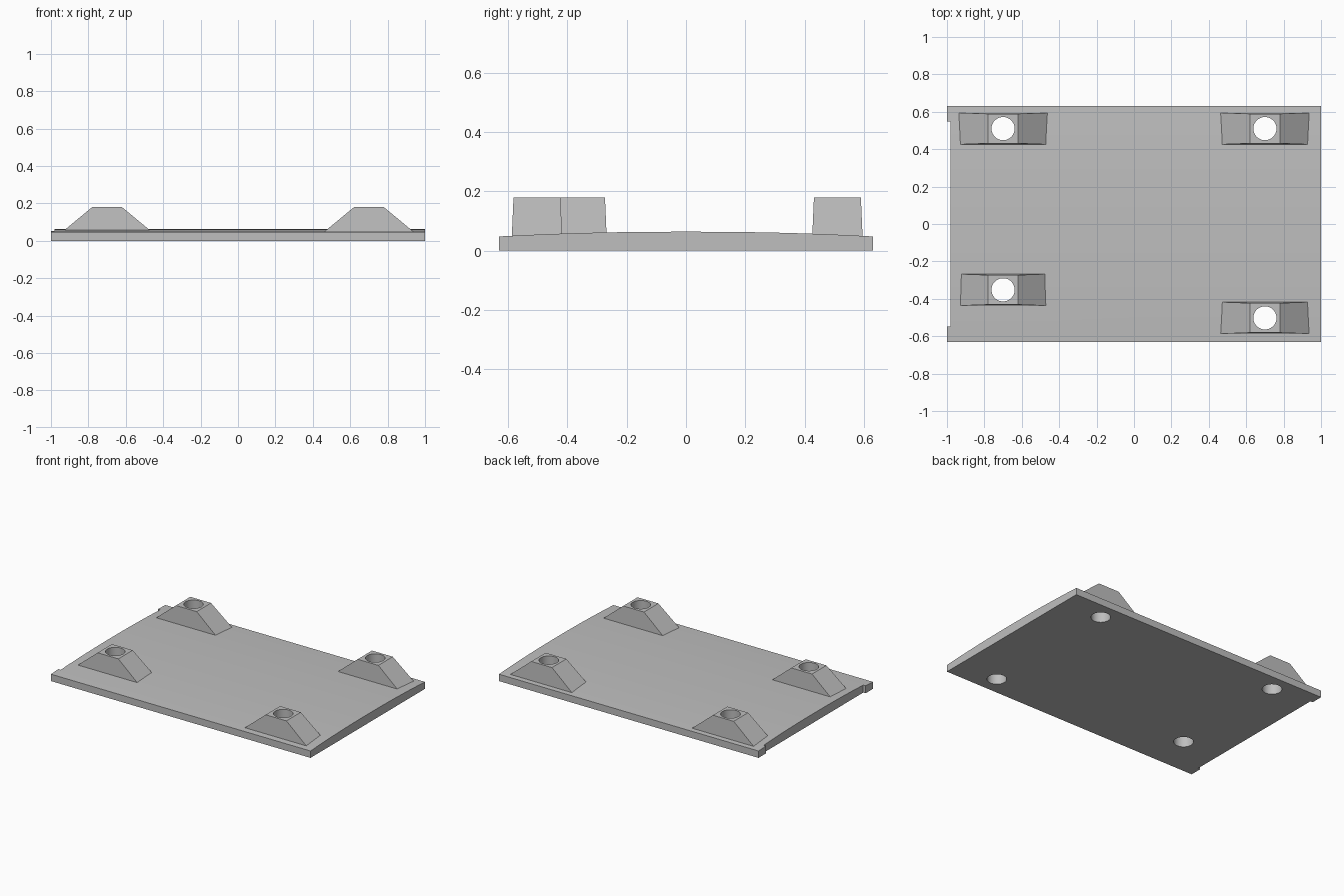
import bpy, bmesh, math

if "Cube" in bpy.data.objects:
    bpy.data.objects.remove(bpy.data.objects["Cube"])

grey = bpy.data.materials.new("light_grey")
grey.diffuse_color = (0.52, 0.52, 0.52, 1)
grey.use_nodes = True
grey.node_tree.nodes["Principled BSDF"].inputs["Base Color"].default_value = grey.diffuse_color

HALF_Y = 0.63
HOLE_R = 0.062


def to_object(name, bm):
    bmesh.ops.recalc_face_normals(bm, faces=bm.faces)
    mesh = bpy.data.meshes.new(name)
    bm.to_mesh(mesh)
    bm.free()
    obj = bpy.data.objects.new(name, mesh)
    bpy.context.collection.objects.link(obj)
    mesh.materials.append(grey)
    return obj


def prism(name, profile, length, axis):
    """Extrude a closed profile by length along axis."""
    bm = bmesh.new()
    face = bm.faces.new([bm.verts.new(p) for p in profile])
    moved = bmesh.ops.extrude_face_region(bm, geom=[face])["geom"]
    verts = [v for v in moved if isinstance(v, bmesh.types.BMVert)]
    bmesh.ops.translate(bm, verts=verts, vec=[a * length for a in axis])
    return to_object(name, bm)


def boss_block(name, x, y):
    """Wedge-sided mounting block, sunk into the plate."""
    bm = bmesh.new()
    rings = []
    for z, hx, hy in ((0.03, 0.261, 0.0855), (0.18, 0.08, 0.079)):
        rings.append([bm.verts.new((x + sx * hx, y + sy * hy, z))
                      for sx, sy in ((-1, -1), (1, -1), (1, 1), (-1, 1))])
    low, high = rings
    bm.faces.new(low)
    bm.faces.new(high)
    for i in range(4):
        j = (i + 1) % 4
        bm.faces.new((low[i], low[j], high[j], high[i]))
    return to_object(name, bm)


def hole_cutter(name, x, y):
    bm = bmesh.new()
    bmesh.ops.create_cone(bm, cap_ends=True, segments=48, radius1=HOLE_R,
                          radius2=HOLE_R, depth=1)
    bmesh.ops.translate(bm, verts=bm.verts, vec=(x, y, 0.1))
    return to_object(name, bm)


def combine(target, tool, operation):
    """Apply a boolean and remove the tool."""
    mod = target.modifiers.new("bool", "BOOLEAN")
    mod.operation = operation
    mod.solver = "EXACT"
    mod.object = tool
    bpy.context.view_layer.objects.active = target
    bpy.ops.object.modifier_apply(modifier=mod.name)
    bpy.data.objects.remove(tool)


def plate_half(name, side, blocks):
    # Gently crowned cross-section, extruded along x
    crown = []
    for i in range(9):
        t = i / 8
        crown.append((-1, side * HALF_Y * t, 0.064 - 0.016 * t ** 2.2))
    profile = [(-1, 0, 0)] + crown + [(-1, side * HALF_Y, 0)]
    plate = prism(name, profile, 2, (1, 0, 0))

    # Shallow recess along the left end
    y0, y1 = sorted((-side * 0.1, side * 0.548))
    recess = [(-1.1, y0, -0.1), (-0.982, y0, -0.1),
              (-0.982, y1, -0.1), (-1.1, y1, -0.1)]
    combine(plate, prism("recess_cutter", recess, 0.4, (0, 0, 1)), "DIFFERENCE")

    # Mounting blocks with through holes
    for x, y in blocks:
        combine(plate, boss_block("mounting_block", x, y), "UNION")
    for x, y in blocks:
        combine(plate, hole_cutter("hole_cutter", x, y), "DIFFERENCE")

    bpy.ops.object.select_all(action="DESELECT")
    plate.select_set(True)
    bpy.context.view_layer.objects.active = plate
    bpy.ops.object.shade_smooth_by_angle(angle=math.radians(20))


plate_half("rear_plate_half", 1, [(-0.70, 0.51), (0.70, 0.51)])
plate_half("front_plate_half", -1, [(-0.70, -0.352), (0.70, -0.502)])
